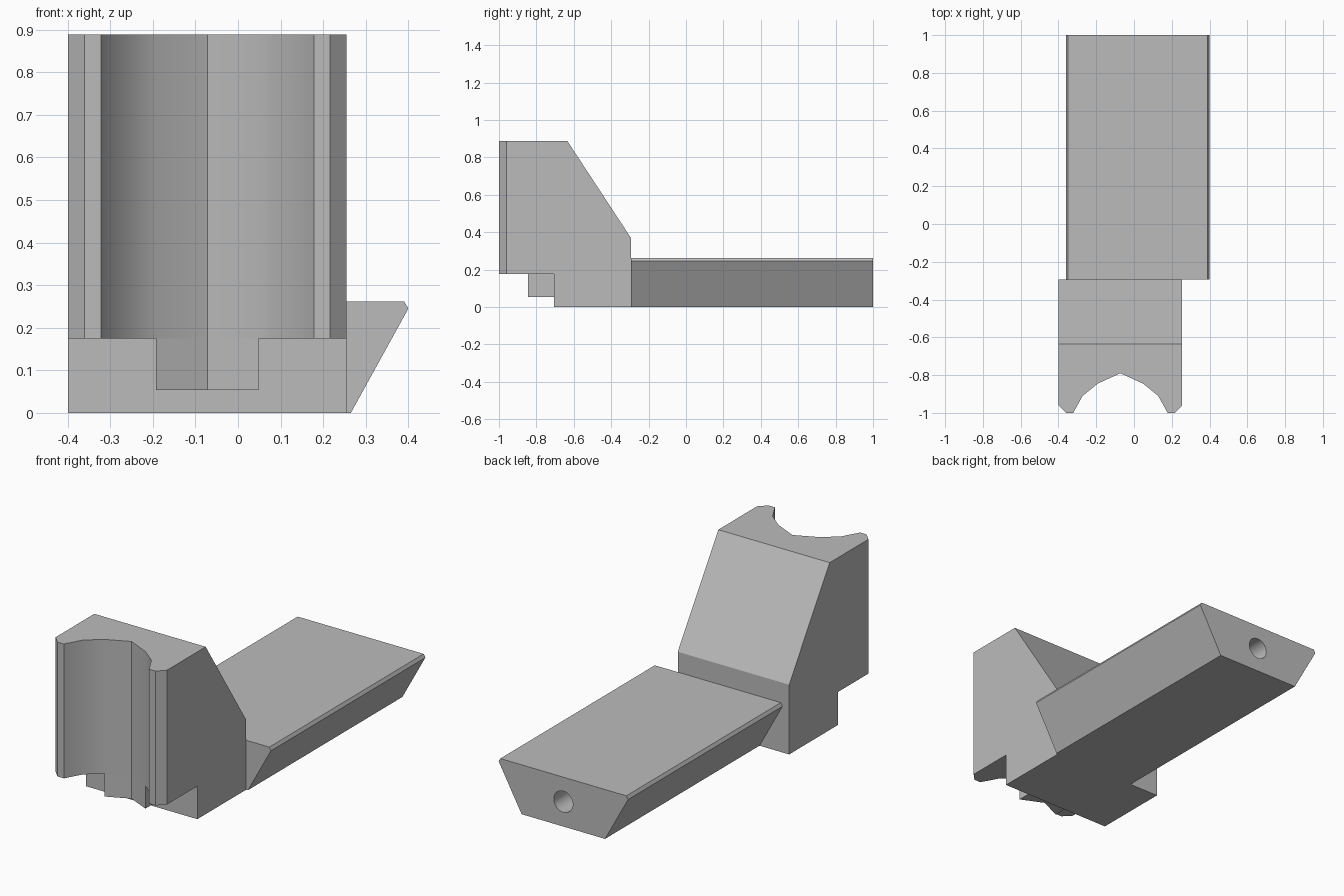
import bpy
import bmesh
import math
from mathutils import Vector

cube = bpy.data.objects.get("Cube")
if cube:
    bpy.data.objects.remove(cube, do_unlink=True)

grey = bpy.data.materials.new("plain grey")
grey.use_nodes = True
grey.diffuse_color = (0.5, 0.5, 0.5, 1)
grey.node_tree.nodes["Principled BSDF"].inputs["Base Color"].default_value = (0.5, 0.5, 0.5, 1)


def prism(name, points, axis, start, end):
    """Extrude a flat profile along an axis; the points use the other two axes in order."""
    bm = bmesh.new()
    verts = []
    for a, b in points:
        co = [a, b]
        co.insert(axis, start)
        verts.append(bm.verts.new(co))
    face = bm.faces.new(verts)
    out = bmesh.ops.extrude_face_region(bm, geom=[face])
    step = Vector((0, 0, 0))
    step[axis] = end - start
    moved = [g for g in out["geom"] if isinstance(g, bmesh.types.BMVert)]
    bmesh.ops.translate(bm, verts=moved, vec=step)
    bmesh.ops.recalc_face_normals(bm, faces=bm.faces)
    mesh = bpy.data.meshes.new(name)
    bm.to_mesh(mesh)
    bm.free()
    mesh.materials.append(grey)
    obj = bpy.data.objects.new(name, mesh)
    bpy.context.collection.objects.link(obj)
    return obj


def select(obj):
    bpy.ops.object.select_all(action="DESELECT")
    obj.select_set(True)
    bpy.context.view_layer.objects.active = obj


def combine(obj, cutter, operation):
    cutter.hide_render = True
    mod = obj.modifiers.new("cut", "BOOLEAN")
    mod.operation = operation
    mod.solver = "EXACT"
    mod.object = cutter
    select(obj)
    bpy.ops.object.modifier_apply(modifier=mod.name)
    bpy.data.objects.remove(cutter, do_unlink=True)


BACK = -0.295   # where the block meets the rail
STEP = -0.705   # front of the foot below the jaw
MID = -0.072    # centre line of the block
RAIL_MID = 0.02

# Block: grooved plan crossed with the stepped, sloping side outline
half = [(0.12, -0.845), (0.2, -0.91), (0.25, -1), (0.288, -1), (0.327, -0.96), (0.327, BACK)]
plan = [(MID, -0.79)] + [(MID + x, y) for x, y in half]
plan += [(MID - x, y) for x, y in reversed(half)]
block = prism("clamp_block", plan, 2, -0.1, 0.888)
side = [(-1.1, 0.175), (-1.1, 1), (-0.706, 1), (BACK, 0.37),
        (BACK, 0), (STEP, 0), (STEP, 0.175)]
# the slope line passes through the top edge of the block
side[2] = (BACK - (1 - 0.37) * 0.34 / 0.518, 1)
outline = prism("side_outline", side, 0, -0.6, 0.6)
combine(block, outline, "INTERSECT")

# Locating tab under the groove
tab = [(MID, -0.79), (MID + 0.12, -0.845), (MID + 0.12, STEP),
       (MID - 0.12, STEP), (MID - 0.12, -0.845)]
prism("locating_tab", tab, 2, 0.054, 0.175)

# Dovetail rail with narrow bevels along the top edges
flank = [(0.245, 0), (0.38, 0.245), (0.37, 0.262)]
section = [(RAIL_MID + x, z) for x, z in flank]
section += [(RAIL_MID - x, z) for x, z in reversed(flank)]
rail = prism("dovetail_rail", section, 1, BACK, 1)

# Blind hole in the rail end
ring = [(RAIL_MID + 0.056 * math.cos(math.tau * i / 32),
         0.132 + 0.056 * math.sin(math.tau * i / 32)) for i in range(32)]
hole = prism("hole_cutter", ring, 1, 0.55, 1.1)
combine(rail, hole, "DIFFERENCE")

for obj in (block, rail):
    select(obj)
    bpy.ops.object.shade_smooth_by_angle(angle=math.radians(28))
